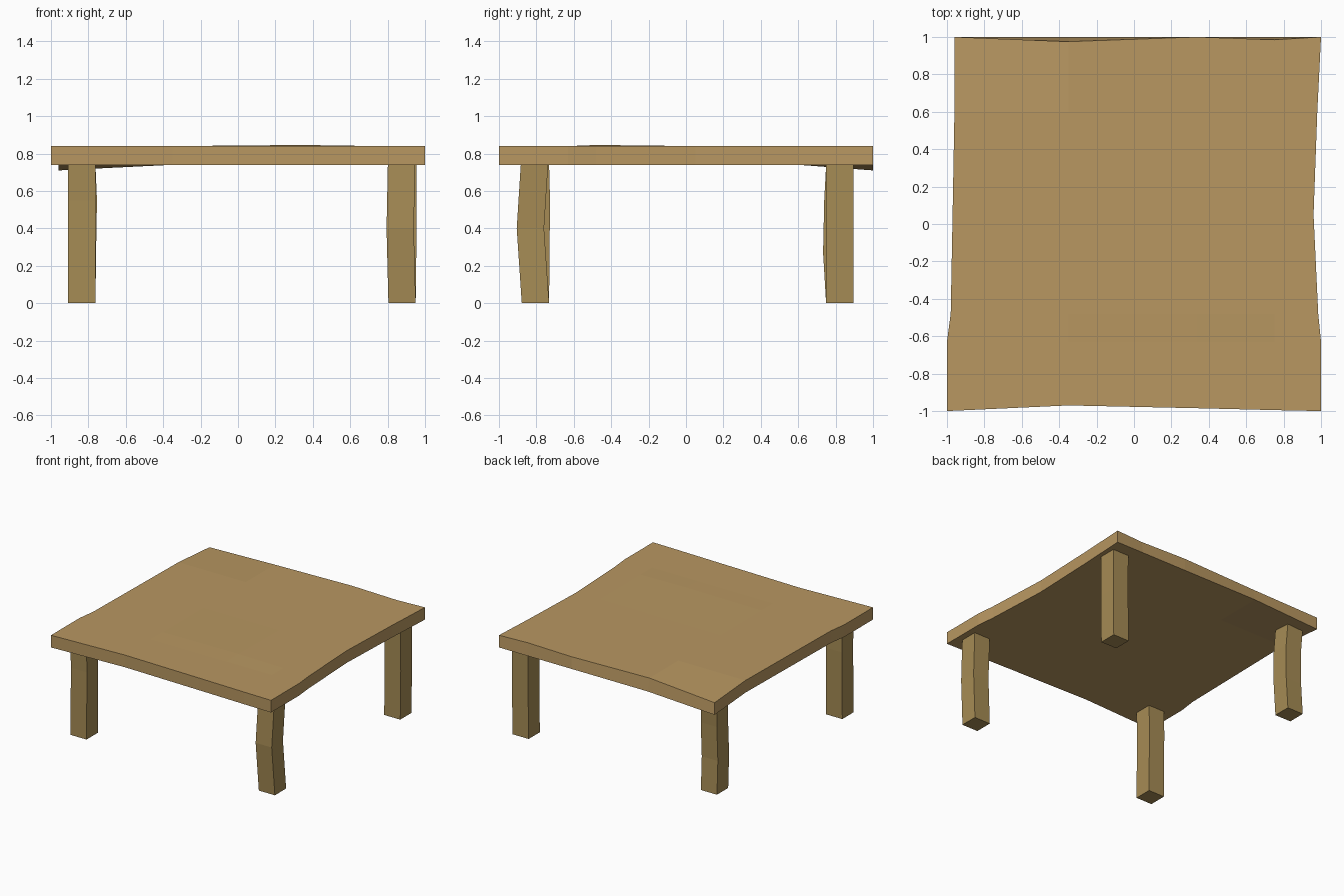
import bpy, bmesh

if "Cube" in bpy.data.objects:
    bpy.data.objects.remove(bpy.data.objects["Cube"])


def material(name, color):
    m = bpy.data.materials.new(name)
    m.diffuse_color = (*color, 1)
    m.use_nodes = True
    m.node_tree.nodes["Principled BSDF"].inputs["Base Color"].default_value = m.diffuse_color
    return m


def make_object(name, bm, mat):
    bmesh.ops.recalc_face_normals(bm, faces=bm.faces[:])
    me = bpy.data.meshes.new(name)
    bm.to_mesh(me)
    bm.free()
    me.materials.append(mat)
    ob = bpy.data.objects.new(name, me)
    bpy.context.collection.objects.link(ob)
    return ob


top_wood = material("top_wood", (0.48, 0.31, 0.12))
leg_wood = material("leg_wood", (0.38, 0.26, 0.09))

# Table top: a warped slab; each row is (y, left x, right x)
rows = [(-1, -1, 1), (-0.63, -1, 1), (-0.48, -0.98, 0.985),
        (0.05, -0.97, 0.96), (0.6, -0.96, 0.98), (1, -0.96, 1)]
inner_columns = [-0.35, 0.34, 0.75]
Z_TOP, THICK = 0.84, 0.10
dips = {(0, 5): -0.03, (2, 2): 0.006}      # sunken back left corner, slight crown
front_in = [0, 0.03, 0.015, 0.005, 0]      # wavy front edge
back_in = [0, 0.025, 0.0, 0.015, 0]        # wavy upper back edge

bm = bmesh.new()
layers = []
for upper in (True, False):
    grid = []
    for j, (y, xl, xr) in enumerate(rows):
        line = []
        for i, x in enumerate([xl] + inner_columns + [xr]):
            yy = y
            if j == 0:
                yy += front_in[i]
            if j == len(rows) - 1 and upper:
                yy -= back_in[i]
            z = Z_TOP - (0 if upper else THICK)
            dip = dips.get((i, j), 0)
            if upper or dip < 0:
                z += dip
            line.append(bm.verts.new((x, yy, z)))
        grid.append(line)
    layers.append(grid)
    for a, b in zip(grid, grid[1:]):
        for i in range(len(a) - 1):
            bm.faces.new((a[i], a[i + 1], b[i + 1], b[i]))


def border(g):
    return (g[0] + [r[-1] for r in g[1:]] + g[-1][-2::-1]
            + [r[0] for r in g[-2:0:-1]])


upper_rim, lower_rim = map(border, layers)
n = len(upper_rim)
for k in range(n):
    m = (k + 1) % n
    bm.faces.new((upper_rim[k], lower_rim[k], lower_rim[m], upper_rim[m]))
make_object("table_top", bm, top_wood)


# Legs: square posts with slightly crooked middles, (z, dx, dy) per section
def leg(name, cx, cy, sections, half=0.073):
    bm = bmesh.new()
    rings = [[bm.verts.new((cx + dx + sx * half, cy + dy + sy * half, z))
              for sx, sy in ((-1, -1), (1, -1), (1, 1), (-1, 1))]
             for z, dx, dy in sections]
    for a, b in zip(rings, rings[1:]):
        for i in range(4):
            k = (i + 1) % 4
            bm.faces.new((a[i], a[k], b[k], b[i]))
    bm.faces.new(rings[0])
    bm.faces.new(rings[-1])
    make_object(name, bm, leg_wood)


leg("front_left_leg", -0.835, -0.805, [(0, 0, 0), (0.55, 0, 0.005), (0.745, 0, 0)])
leg("front_right_leg", 0.877, -0.805, [(0, 0, 0), (0.4, -0.01, -0.027), (0.745, -0.003, -0.005)])
leg("back_left_leg", -0.835, 0.822, [(0, 0, 0), (0.27, 0.003, -0.016), (0.55, 0.008, -0.01), (0.735, 0, 0)])
leg("back_right_leg", 0.877, 0.822, [(0, 0, 0), (0.4, 0.005, 0), (0.745, 0.003, 0)])
